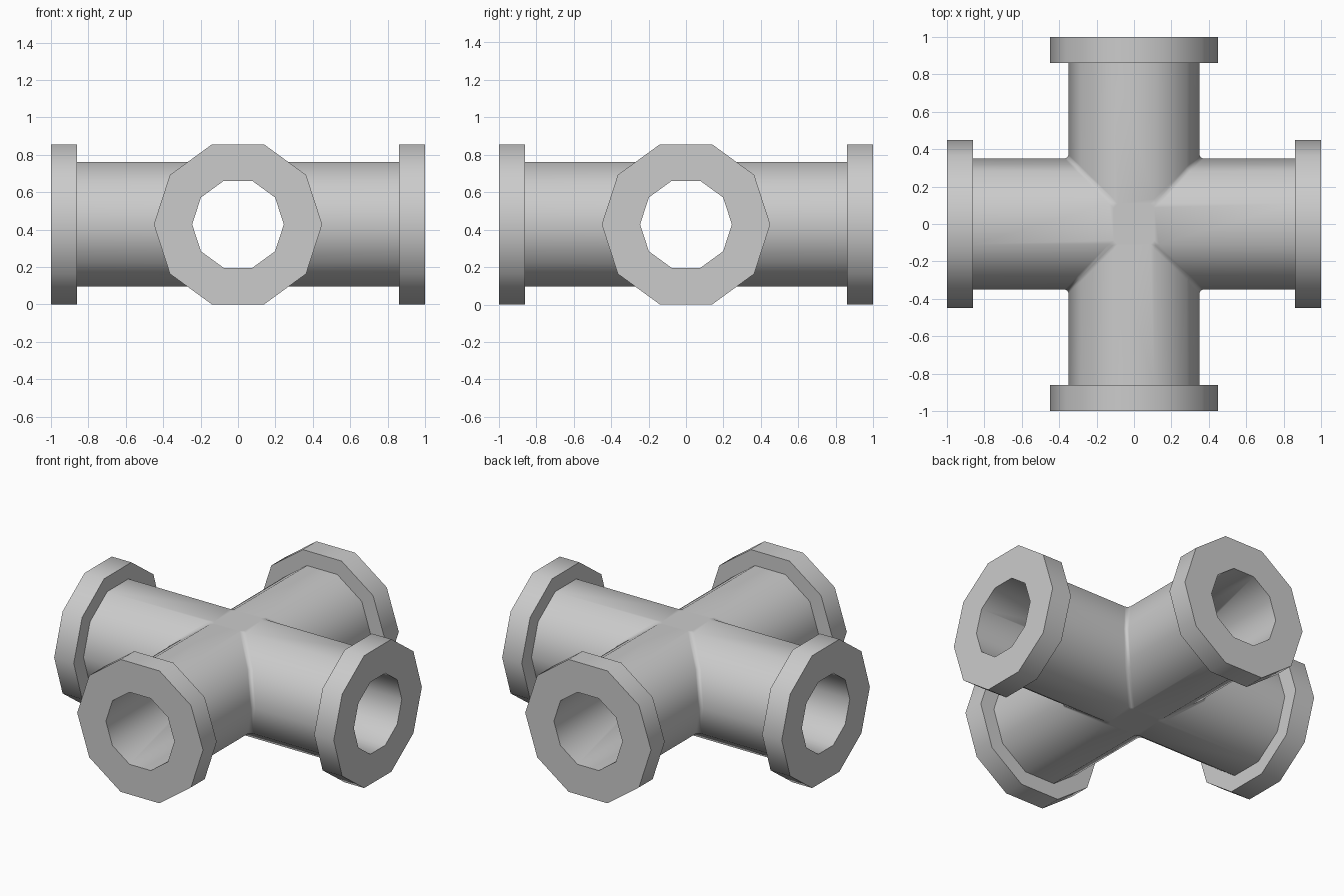
import bpy, bmesh
from math import sin, cos, pi
from mathutils import Matrix

cube = bpy.data.objects.get("Cube")
if cube:
    bpy.data.objects.remove(cube)

SIDES = 10
PIPE_R, FLANGE_R, BORE_R = 0.35, 0.45, 0.245
FLANGE_X, END_X = 0.86, 1.0
AXIS_Z = FLANGE_R * sin(2 * pi / 5)

grey = bpy.data.materials.new("pipe grey")
grey.use_nodes = True
colour = (0.6, 0.6, 0.6, 1)
grey.diffuse_color = colour
grey.node_tree.nodes["Principled BSDF"].inputs["Base Color"].default_value = colour


def ring(bm, radius, x, turn):
    """Ten-sided ring round an arm; x=None gives the mitred joint at the centre."""
    verts = []
    for i in range(SIDES):
        a = 2 * pi * i / SIDES
        y, z = radius * cos(a), radius * sin(a)
        verts.append(bm.verts.new(turn @ Matrix.Translation((abs(y) if x is None else x, y, z)).translation))
    return verts


bm = bmesh.new()

# Four arms, each running from outer joint over the flange and back along the bore
stations = [(PIPE_R, None), (PIPE_R, FLANGE_X), (FLANGE_R, FLANGE_X),
            (FLANGE_R, END_X), (BORE_R, END_X), (BORE_R, None)]
for arm in range(4):
    turn = Matrix.Rotation(arm * pi / 2, 4, 'Z')
    rings = [ring(bm, r, x, turn) for r, x in stations]
    for a, b in zip(rings, rings[1:]):
        for i in range(SIDES):
            j = (i + 1) % SIDES
            bm.faces.new((a[i], a[j], b[j], b[i]))
bmesh.ops.remove_doubles(bm, verts=bm.verts, dist=0.0005)

# Small flat squares closing the crossing, above and below, outside and in
bmesh.ops.holes_fill(bm, edges=[e for e in bm.edges if e.is_boundary], sides=4)
bmesh.ops.recalc_face_normals(bm, faces=bm.faces)


# Soften the outer mitred creases
def on_crease(v):
    return abs(abs(v.co.x) - abs(v.co.y)) < 0.001 and v.co.length > 0.3


creases = [e for e in bm.edges
           if all(on_crease(v) for v in e.verts)
           and len(e.link_faces) == 2 and e.calc_face_angle(0) > 0.3]
bmesh.ops.bevel(bm, geom=creases, offset=0.02, offset_type='OFFSET',
                segments=2, profile=0.5, affect='EDGES')

mesh = bpy.data.meshes.new("pipe_cross")
bm.to_mesh(mesh)
bm.free()
mesh.materials.append(grey)
pipe = bpy.data.objects.new("pipe_cross", mesh)
pipe.location.z = AXIS_Z
bpy.context.collection.objects.link(pipe)

# Round shading along the walls, sharp flange edges
bpy.ops.object.select_all(action='DESELECT')
pipe.select_set(True)
bpy.context.view_layer.objects.active = pipe
bpy.ops.object.shade_smooth_by_angle(angle=0.85)
weighted = pipe.modifiers.new("even_shading", 'WEIGHTED_NORMAL')
weighted.keep_sharp = True
